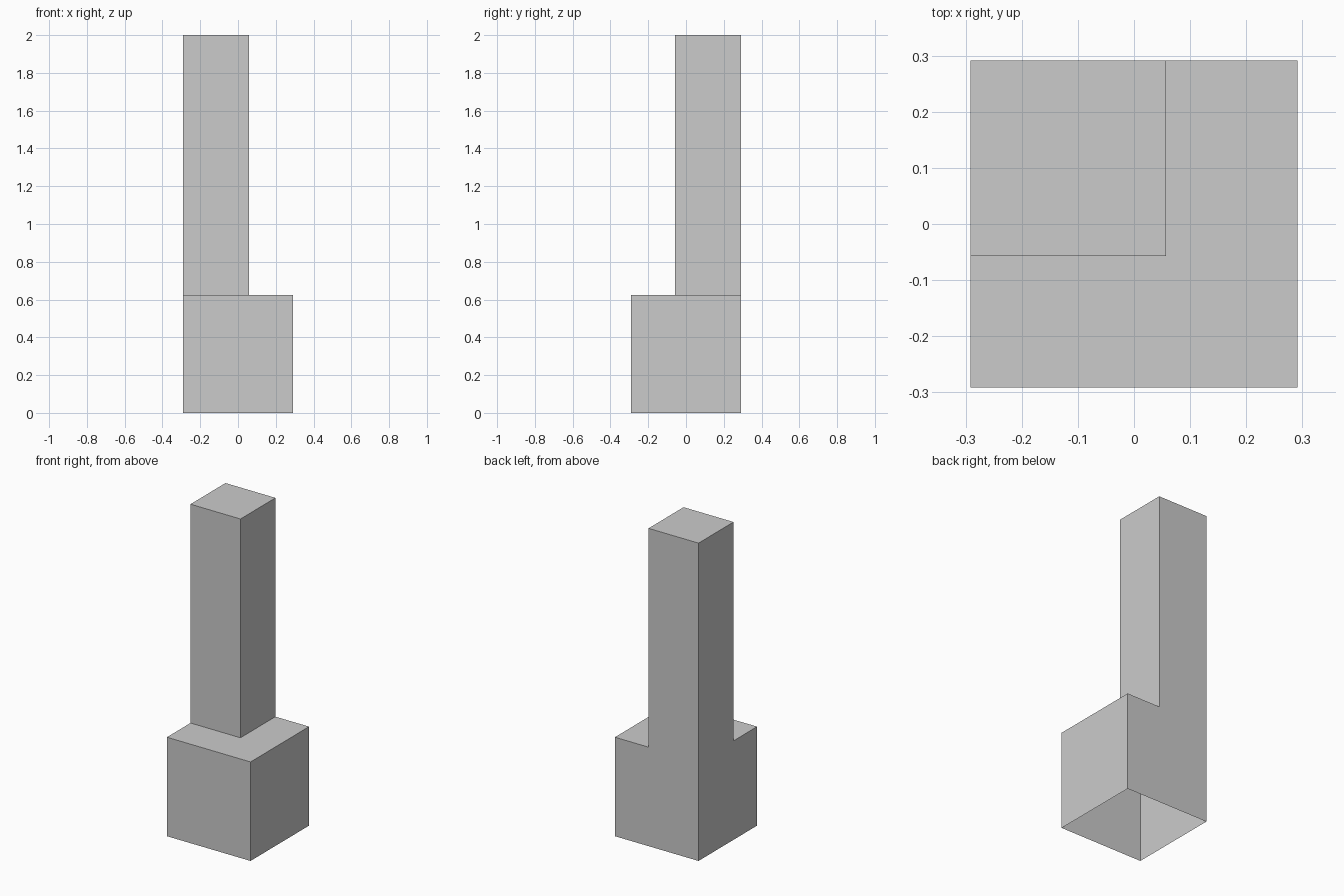
import bpy
import bmesh
from mathutils import Vector

cube = bpy.data.objects.get("Cube")
if cube:
    bpy.data.objects.remove(cube, do_unlink=True)

HALF = 0.291      # half width of the base
STEP = 0.057      # distance of the tower's inner walls from the centre
BASE_TOP = 0.623
TOWER_TOP = 2.0

# Plain grey material
grey = bpy.data.materials.new("light_grey")
grey.use_nodes = True
colour = (0.6, 0.6, 0.6, 1.0)
grey.diffuse_color = colour
grey.node_tree.nodes["Principled BSDF"].inputs["Base Color"].default_value = colour


def raise_faces(bm, faces, height):
    """Extrude faces straight up, leaving the underside open."""
    new = bmesh.ops.extrude_face_region(bm, geom=faces)["geom"]
    old = [f for f in faces if f.is_valid]
    if old:
        bmesh.ops.delete(bm, geom=old, context="FACES_ONLY")
    verts = [g for g in new if isinstance(g, bmesh.types.BMVert)]
    bmesh.ops.translate(bm, verts=verts, vec=Vector((0, 0, height)))
    return [g for g in new if isinstance(g, bmesh.types.BMFace)]


bm = bmesh.new()

# Square footprint divided along the tower's inner walls
xs = (-HALF, STEP, HALF)
ys = (-HALF, -STEP, HALF)
grid = [[bm.verts.new((x, y, 0)) for x in xs] for y in ys]
footprint = [
    bm.faces.new((grid[j][i], grid[j][i + 1], grid[j + 1][i + 1], grid[j + 1][i]))
    for j in range(2) for i in range(2)
]

# Base block, then the tower from its back corner
top = raise_faces(bm, footprint, BASE_TOP)
corner = [f for f in top
          if f.calc_center_median().x < 0 and f.calc_center_median().y > 0]
raise_faces(bm, corner, TOWER_TOP - BASE_TOP)

# Merge coplanar faces into clean flat walls
bmesh.ops.recalc_face_normals(bm, faces=bm.faces[:])
bmesh.ops.dissolve_limit(bm, angle_limit=0.01, verts=bm.verts[:], edges=bm.edges[:])

mesh = bpy.data.meshes.new("tower_on_base")
bm.to_mesh(mesh)
bm.free()
mesh.materials.append(grey)
tower = bpy.data.objects.new("tower_on_base", mesh)
bpy.context.collection.objects.link(tower)
